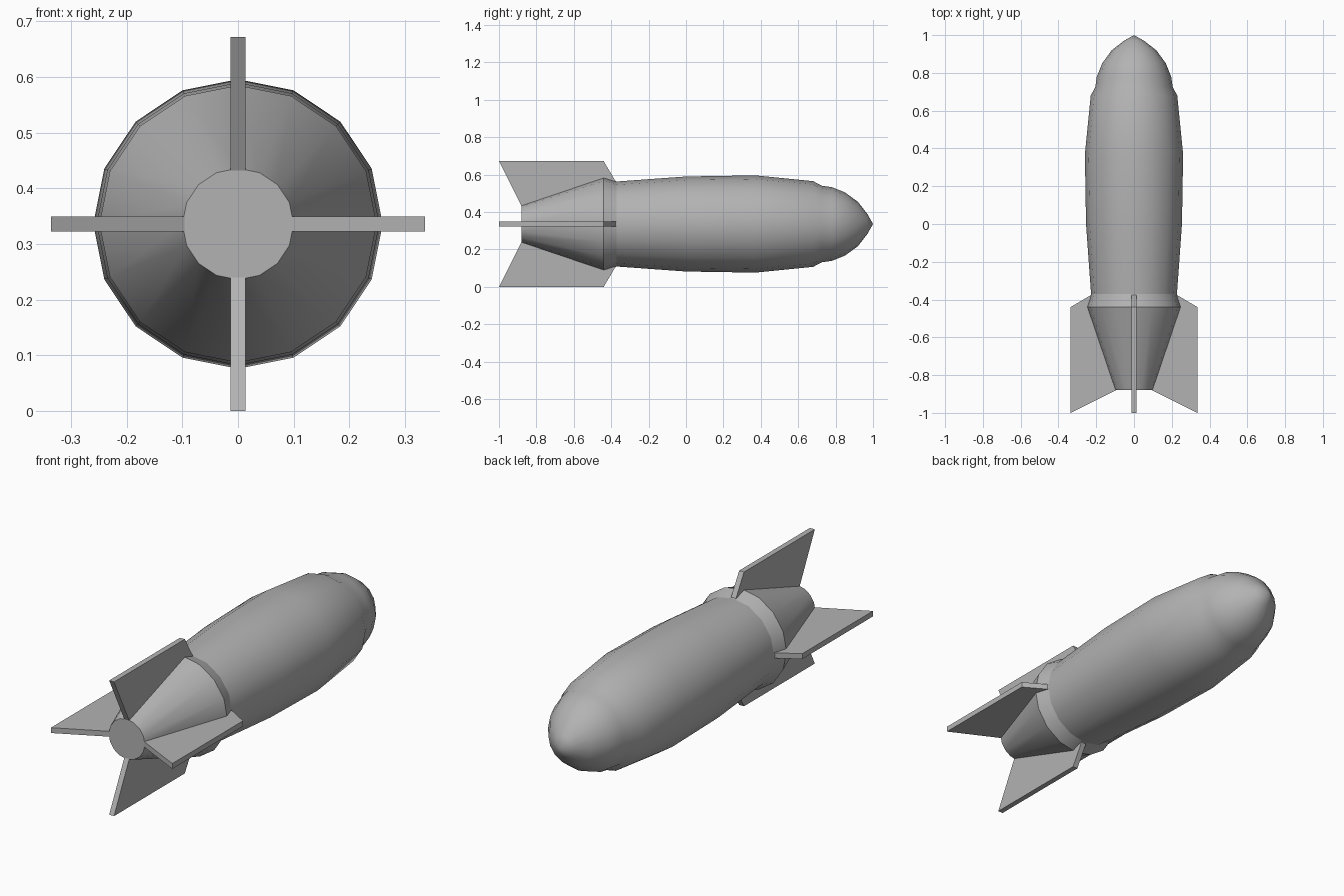
import bpy, bmesh, math
from mathutils import Matrix

if "Cube" in bpy.data.objects:
    bpy.data.objects.remove(bpy.data.objects["Cube"])

SIDES = 16
AXIS_Z = 0.336

grey = bpy.data.materials.new("dark_grey")
grey.diffuse_color = (0.45, 0.45, 0.45, 1)
grey.use_nodes = True
grey.node_tree.nodes["Principled BSDF"].inputs["Base Color"].default_value = grey.diffuse_color


def finish(bm, name, smooth_angle=None):
    bmesh.ops.recalc_face_normals(bm, faces=bm.faces)
    mesh = bpy.data.meshes.new(name)
    bm.to_mesh(mesh)
    bm.free()
    mesh.materials.append(grey)
    ob = bpy.data.objects.new(name, mesh)
    bpy.context.collection.objects.link(ob)
    if smooth_angle:
        bpy.ops.object.select_all(action='DESELECT')
        ob.select_set(True)
        bpy.context.view_layer.objects.active = ob
        bpy.ops.object.shade_smooth_by_angle(angle=math.radians(smooth_angle))
    return ob


def lathe(name, profile, smooth_angle):
    """Revolve (y, radius) points about the long axis; open ends are capped."""
    bm = bmesh.new()
    rings = []
    for y, r in profile:
        if r == 0:
            rings.append([bm.verts.new((0, y, AXIS_Z))] * SIDES)
            continue
        rings.append([bm.verts.new((r * math.cos(i * math.tau / SIDES), y,
                                    AXIS_Z + r * math.sin(i * math.tau / SIDES)))
                      for i in range(SIDES)])
    for a, b in zip(rings, rings[1:]):
        for i in range(SIDES):
            j = (i + 1) % SIDES
            bm.faces.new(list(dict.fromkeys((a[i], a[j], b[j], b[i]))))
    for ring in (rings[0], rings[-1]):
        if ring[0] is not ring[1]:
            bm.faces.new(ring)
    return finish(bm, name, smooth_angle)


def fin(name, angle):
    """Flat plate drawn in (y, radius), turned about the long axis."""
    outline = [(-1.0, 0.336), (-0.44, 0.336), (-0.375, 0.226),
               (-0.45, 0.19), (-0.88, 0.096)]
    half = 0.0135
    bm = bmesh.new()
    left = [bm.verts.new((-half, y, r)) for y, r in outline]
    right = [bm.verts.new((half, y, r)) for y, r in outline]
    bm.faces.new(left)
    bm.faces.new(right[::-1])
    for i in range(len(outline)):
        j = (i + 1) % len(outline)
        bm.faces.new((left[i], left[j], right[j], right[i]))
    turn = Matrix.Translation((0, 0, AXIS_Z)) @ Matrix.Rotation(angle, 4, 'Y')
    bmesh.ops.transform(bm, matrix=turn, verts=bm.verts)
    return finish(bm, name)


# Body and rounded nose, with a small step where the nose begins
lathe("body", [(-0.375, 0.227), (0.0, 0.254), (0.37, 0.26), (0.68, 0.229),
               (0.725, 0.205), (0.78, 0.197), (0.85, 0.169),
               (0.92, 0.118), (0.97, 0.053), (1.0, 0.0)], 40)

# Tail: short flared collar, then a tapering cone with a flat end
lathe("tail_cone", [(-0.88, 0.1), (-0.44, 0.249), (-0.37, 0.227)], 26)

# Four fins
for i, side in enumerate(("top", "right", "bottom", "left")):
    fin("fin_" + side, i * math.pi / 2)
